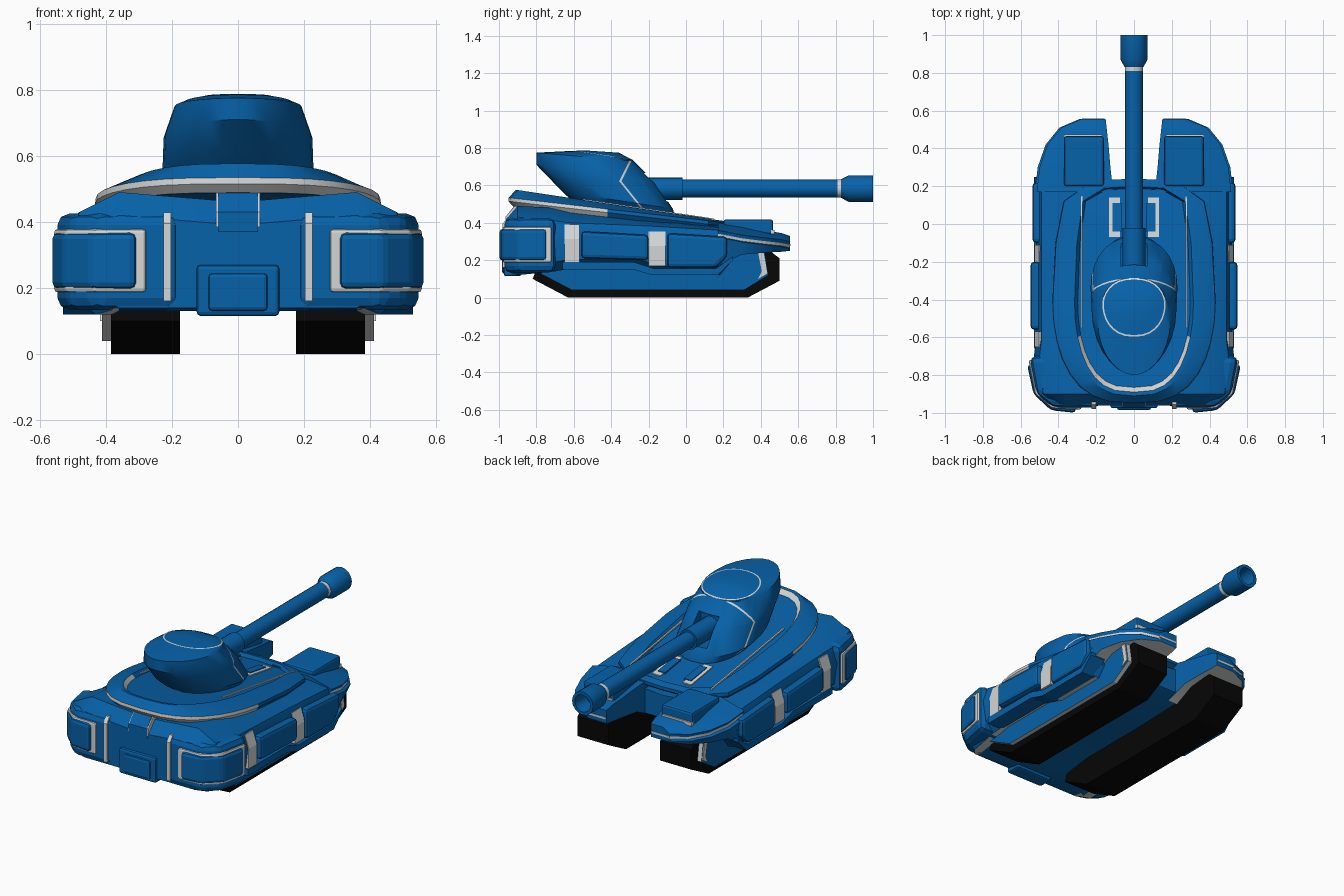
import bpy, bmesh, math

if "Cube" in bpy.data.objects:
    bpy.data.objects.remove(bpy.data.objects["Cube"])


def material(name, rgb):
    m = bpy.data.materials.new(name)
    m.diffuse_color = (*rgb, 1)
    m.use_nodes = True
    m.node_tree.nodes["Principled BSDF"].inputs["Base Color"].default_value = m.diffuse_color
    return m


MATS = [material("blue paint", (.002, .122, .40)),
        material("light grey trim", (.66, .68, .67)),
        material("black rubber", (.002, .002, .002))]
BLUE, GREY, BLACK = 0, 1, 2


def finish(name, bm, rule, mirror, bevel, smooth):
    bmesh.ops.recalc_face_normals(bm, faces=bm.faces)
    bm.normal_update()
    me = bpy.data.meshes.new(name)
    for m in MATS:
        me.materials.append(m)
    for f in bm.faces:
        if callable(rule):
            f.material_index = rule(f.calc_center_median(), f.normal, f.material_index)
        else:
            f.material_index = rule
    bm.to_mesh(me)
    bm.free()
    ob = bpy.data.objects.new(name, me)
    bpy.context.collection.objects.link(ob)
    if smooth:
        bpy.ops.object.select_all(action='DESELECT')
        ob.select_set(True)
        bpy.context.view_layer.objects.active = ob
        bpy.ops.object.shade_smooth_by_angle(angle=math.radians(35))
    if bevel:
        b = ob.modifiers.new("bevel", 'BEVEL')
        b.width, b.segments, b.limit_method = bevel, 2, 'ANGLE'
    if mirror:
        ob.modifiers.new("mirror", 'MIRROR').use_clip = False
    return ob


def loft(name, rings, rule=BLUE, seg_mat=None, mirror=False, cuts=(), smooth=True):
    """Skin closed rings of points; seg_mat(i, j) tags the face strip."""
    bm = bmesh.new()
    vs = [[bm.verts.new(p) for p in r] for r in rings]
    n = len(rings[0])
    for i in range(len(rings) - 1):
        for j in range(n):
            k = (j + 1) % n
            f = bm.faces.new((vs[i][j], vs[i][k], vs[i + 1][k], vs[i + 1][j]))
            f.material_index = seg_mat(i, j) if seg_mat else 0
    bm.faces.new(vs[0])
    bm.faces.new(vs[-1])
    for co, no in cuts:
        bmesh.ops.bisect_plane(bm, geom=bm.verts[:] + bm.edges[:] + bm.faces[:],
                               plane_co=co, plane_no=no)
    return finish(name, bm, rule, mirror, 0, smooth)


def keep(c, n, tag):
    return tag


def prism(name, pts, a, b, rule=BLUE, axis='x', bevel=0, mirror=True):
    """Extrude a (y,z) profile along x, or an (x,y) plan along z."""
    put = (lambda p, d: (d, p[0], p[1])) if axis == 'x' else (lambda p, d: (p[0], p[1], d))
    bm = bmesh.new()
    lo = [bm.verts.new(put(p, a)) for p in pts]
    hi = [bm.verts.new(put(p, b)) for p in pts]
    bm.faces.new(lo)
    bm.faces.new(hi)
    for i in range(len(pts)):
        k = (i + 1) % len(pts)
        bm.faces.new((lo[i], lo[k], hi[k], hi[i]))
    return finish(name, bm, rule, mirror, bevel, False)


def box(name, x, y, z, rule=BLUE, bevel=0, mirror=True):
    return prism(name, [(y[0], z[0]), (y[1], z[0]), (y[1], z[1]), (y[0], z[1])],
                 x[0], x[1], rule, 'x', bevel, mirror)


# Tracks with side plates
prism("track", [(-.82, .10), (-.63, 0), (.33, 0), (.5, .09), (.5, .21), (.42, .27), (-.75, .27)],
      .175, .385, BLACK)
prism("track_side_plate", [(-.8, .14), (-.61, .04), (.31, .04), (.44, .12), (.42, .25), (-.7, .25)],
      .30, .412, lambda c, n, t: GREY if abs(n.x) < .5 else BLUE)
prism("track_plate_trim", [(.385, .10), (.435, .13), (.415, .245), (.385, .245), (.405, .14)],
      .40, .418, GREY)

# Main hull, lofted along y: y, outer x, top, shoulder, bottom, middle underside
stations = [(-.96, .44, .42, .40, .14, .14), (-.9, .51, .49, .43, .12, .13), (-.7, .53, .48, .41, .14, .16),
            (-.62, .52, .47, .40, .155, .17), (-.25, .52, .425, .385, .155, .17),
            (-.15, .52, .415, .38, .12, .17), (.18, .52, .375, .36, .12, .18), (.23, .51, .37, .35, .18, .2)]


def hull_ring(y, xo, zt, zs, zb, zm):
    half = [(.36, zt), (xo - .03, zs), (xo, zs - .09), (xo - .015, zb + .05), (xo - .08, zb), (.38, zb), (.36, zm)]
    pts = [(0, zt - .03)] + half + [(0, zm)] + [(-x, z) for x, z in reversed(half)]
    return [(x, y, z) for x, z in pts]


loft("hull", [hull_ring(*s) for s in stations],
     lambda c, n, t: GREY if n.z < -.8 and abs(c.x) > .37 else BLUE)

# Front prongs: y, inner x, outer x, top, shoulder, bottom
prongs = [(.17, .11, .525, .40, .36, .17), (.3, .125, .51, .38, .335, .23),
          (.42, .135, .468, .36, .32, .24), (.51, .145, .395, .345, .31, .245),
          (.555, .15, .29, .33, .30, .25)]


def prong_ring(y, xi, xo, zt, zs, zb):
    return [(x, y, z) for x, z in ((xi, zt), (xi + .6 * (xo - xi), zt), (xo - .01, zs), (xo - .02, zs - .018),
                                   (xo - .02, zs - .033), (xo, zs - .038), (xo - .02, zb), (xi, zb))]


loft("front_prong", [prong_ring(*p) for p in prongs],
     lambda c, n, t: GREY if n.z < -.7 and c.z < .27 else t,
     lambda i, j: GREY if j == 3 else BLUE, mirror=True)
box("prong_front_stripe", (.155, .275), (.55, .558), (.275, .287), GREY)
box("prong_block", (.16, .37), (.2, .465), (.34, .418), BLUE, .012)
box("prong_block_trim", (.17, .37), (.455, .474), (.34, .362), GREY)

# Raised U-shaped upper deck


def deck_ring(w, yb, yf, za, slope):
    half = []
    for k in range(9):
        t = math.pi / 2 * k / 8
        half.append((w * math.sin(t) ** .7, -.42 + (yb + .42) * math.cos(t)))
    half += [(w * .96, -.1), (w * .86, .12), (w * .5, yf)]
    pts = half + [(0, yf + .01)] + [(-x, y) for x, y in reversed(half[1:])]
    return [(x, y, za - slope * y) for x, y in pts]


deck = [(.415, -.925, .2, .382, .115), (.433, -.95, .23, .406, .115), (.43, -.948, .23, .425, .115),
        (.335, -.91, .2, .44, .15), (.315, -.89, .19, .44, .15), (.298, -.865, .18, .418, .15),
        (.2, -.6, .15, .42, .15)]


def deck_paint(c, n, tag):
    if tag == 1:
        return GREY if c.y < -.3 else BLUE
    return GREY if tag == 2 and c.y < -.6 else BLUE


loft("upper_deck", [deck_ring(*d) for d in deck], deck_paint,
     lambda i, j: {0: 1, 1: 1, 4: 2}.get(i, 0))


# Sloped plates lying on the deck
def deck_plate(name, x, y, off, rule):
    top = [(v, off - .15 * v) for v in y]
    prism(name, top + [(v, z - .009) for v, z in reversed(top)], x[0], x[1], rule)


deck_plate("deck_line", (.272, .281), (-.55, .15), .445, GREY)
deck_plate("deck_vent_frame", (.075, .133), (-.07, .14), .426, GREY)
deck_plate("deck_vent_panel", (.065, .113), (-.04, .11), .431, BLUE)

# Rear pods
prism("rear_pod", [(.18, -.69), (.18, -.972), (.43, -.97), (.515, -.9), (.553, -.7)],
      .135, .425, BLUE, 'z', .035)
prism("rear_pod_frame", [(.278, -.715), (.278, -.982), (.435, -.975), (.523, -.9), (.558, -.72)],
      .187, .378, GREY, 'z', .01)
prism("rear_pod_bulge", [(.308, -.745), (.308, -1.0), (.44, -.986), (.532, -.9), (.566, -.745)],
      .197, .368, BLUE, 'z', .02)
prism("rear_strip", [(-.98, .16), (-.98, .395), (-.955, .429), (-.8, .429), (-.8, .16)], .202, .226, GREY)

# Rear centre hatch box and upper column
box("rear_hatch_frame", (-.125, .125), (-.975, -.88), (.115, .27), BLUE, .012, False)
box("rear_hatch_panel", (-.09, .09), (-.985, -.9), (.13, .245), BLUE, .012, False)
prism("rear_column", [(-.966, .37), (-.966, .43), (-.91, .50), (-.85, .50), (-.85, .37)], -.06, .06,
      mirror=False)
prism("rear_column_line", [(-.965, .385), (-.965, .43), (-.908, .495), (-.85, .495), (-.85, .385)], .06, .067, GREY)

# Side pods and the flush light bands between them
prism("side_pod_middle", [(-.56, .21), (-.2, .2), (-.2, .335), (-.56, .355)], .44, .548, BLUE, 'x', .02)
prism("side_pod_front", [(-.1, .16), (.16, .16), (.22, .22), (.22, .325), (-.1, .345)],
      .44, .538, BLUE, 'x', .02)


def side_band(name, y0, y1, ztop, zbot):
    loft(name, [[(.44, y, ztop - .02), (.502, y, ztop - .012), (.528, y, ztop - .09), (.527, y, zbot), (.44, y, zbot)]
                for y in (y0, y1)], GREY, mirror=True, smooth=False)


side_band("side_band_rear", -.65, -.57, .402, .18)
side_band("side_band_front", -.2, -.11, .365, .17)
prism("skirt_rail", [(-.66, .15), (-.28, .15), (-.18, .12), (.17, .12), (.25, .2), (.25, .22), (.16, .155),
                     (-.17, .155), (-.28, .19), (-.66, .19)], .43, .53)


# Turret, lofted upward from egg-shaped rings; the tail tapers to a blunt point
def egg(yb, yf, hw, zb, zf, tail=.85, n=28):
    pts = []
    ym = yb + .55 * (yf - yb)
    for k in range(n):
        t = 2 * math.pi * k / n
        s, c = math.sin(t), math.cos(t)
        y = ym + c * ((yf - ym) if c > 0 else (ym - yb))
        p = .85 if c > 0 else tail
        pts.append((hw * math.copysign(abs(s) ** p, s), y, zb + (zf - zb) * (y - yb) / (yf - yb)))
    return pts


turret_rings = [(-.6, -.06, .19, .51, .435), (-.66, -.07, .23, .565, .475), (-.8, -.16, .225, .71, .61, 1.1),
                (-.8, -.28, .192, .775, .73, 1.05), (-.597, -.285, .168, .785, .737),
                (-.588, -.294, .160, .785, .741), (-.54, -.36, .1, .787, .775)]
SEAM_Z, LOW, HIGH, HALF = .62, .147, -.662, .006


def turret_paint(c, n, tag):
    d = c.y + .8 * c.z - LOW if c.z < SEAM_Z else c.y - .5 * c.z - HIGH
    seam = abs(d) < HALF and c.z < .735 and abs(n.x) > .2
    return GREY if tag or seam else BLUE


seam_cuts = [((0, 0, SEAM_Z), (0, 0, 1))]
for e in (-HALF, HALF):
    seam_cuts += [((0, LOW + e, 0), (0, 1, .8)), ((0, HIGH + e, 0), (0, 1, -.5))]
turret = loft("turret", [egg(*r) for r in turret_rings], turret_paint,
              lambda i, j: GREY if i == 4 else BLUE, cuts=seam_cuts)
slot = box("gun_slot_cutter", (-.068, .068), (-.24, .05), (.515, .665), BLUE, 0, False)
slot.hide_render = True
slot.hide_viewport = True
cut = turret.modifiers.new("gun slot", 'BOOLEAN')
cut.operation, cut.object = 'DIFFERENCE', slot


# Gun, turned about a line along y
def turned(name, prof, seg_mat=None, n=16):
    rings = [[(r * math.sin(2 * math.pi * k / n), y, .583 + r * math.cos(2 * math.pi * k / n))
              for k in range(n)] for y, r in prof]
    loft(name, rings, keep, seg_mat)


turned("gun_sleeve", [(-.28, .06), (-.02, .06)])
turned("gun_barrel", [(-.1, .048), (.81, .048), (.83, .048), (.845, .048)],
       lambda i, j: GREY if i == 1 else BLUE)
turned("muzzle", [(.83, .05), (.87, .071), (1.0, .071), (1.0, .052), (.9, .045)])
